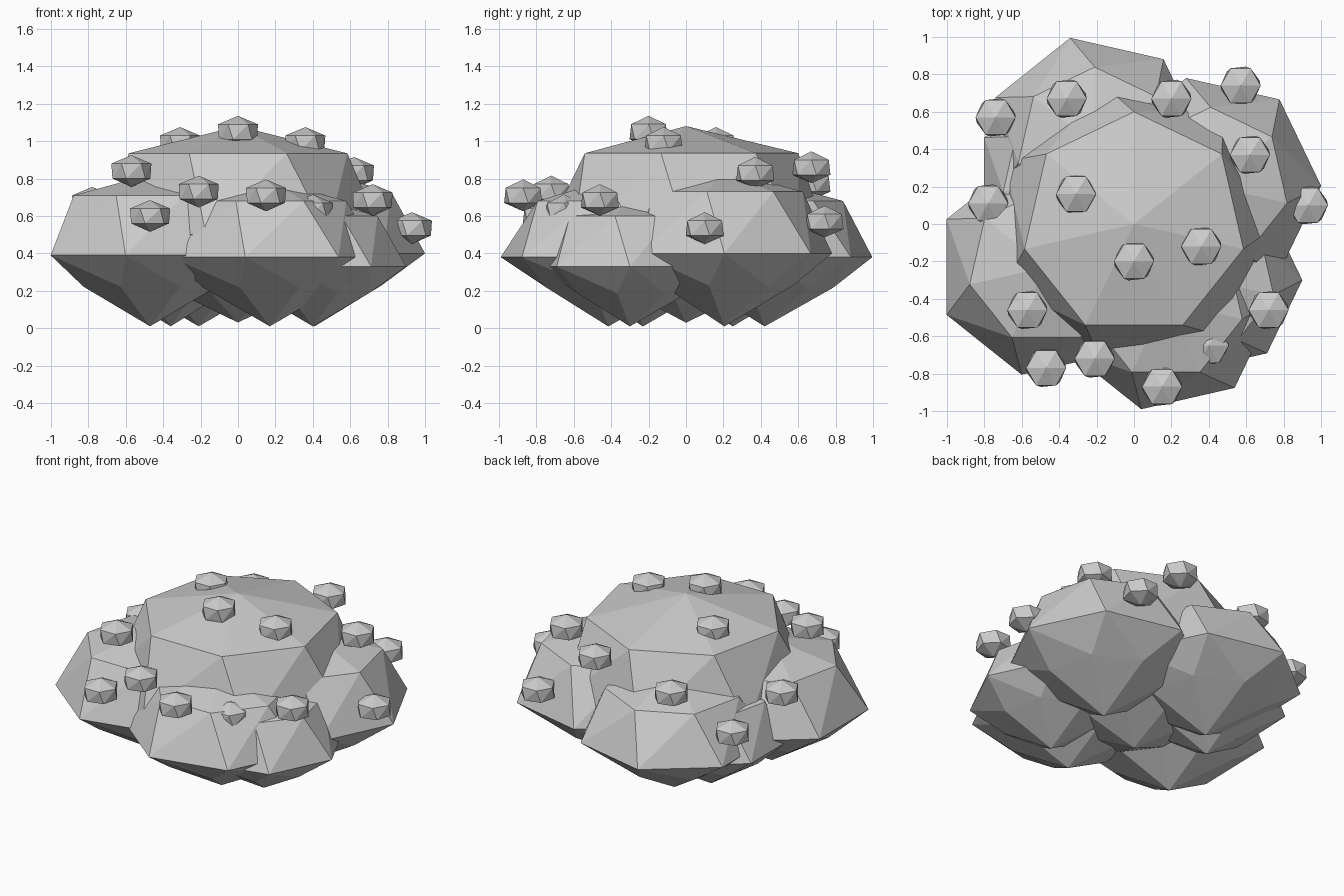
import bpy, bmesh
from math import pi, cos, sin

if "Cube" in bpy.data.objects:
    bpy.data.objects.remove(bpy.data.objects["Cube"])

def lump(name, x, y, sides, start, top, rings, bottom):
    """Faceted blob: two poles joined by rings (radius, z); every second ring is turned a quarter step."""
    bm = bmesh.new()
    bm.verts.new((x, y, top))
    bm.verts.new((x, y, bottom))
    step = 2 * pi / sides
    for i, (r, z) in enumerate(rings):
        for j in range(sides):
            a = start + step * (j + 0.25 * (i % 2))
            bm.verts.new((x + r * cos(a), y + r * sin(a), z))
    bmesh.ops.convex_hull(bm, input=bm.verts[:])
    bmesh.ops.recalc_face_normals(bm, faces=bm.faces[:])
    me = bpy.data.meshes.new(name)
    bm.to_mesh(me)
    bm.free()
    ob = bpy.data.objects.new(name, me)
    bpy.context.collection.objects.link(ob)
    return ob

# Central foliage mass
lump("foliage_center", 0, 0, 7, pi / 2, 1.08,
     [(0.60, 0.935), (0.77, 0.50), (0.50, 0.27)], 0.03)

# Surrounding foliage clumps: x, y, radius, widest height, upper ring height
clumps = [
    (-0.47, -0.23, 0.59, 0.39, 0.71),
    (0.17, -0.415, 0.59, 0.38, 0.68),
    (-0.21, 0.42, 0.59, 0.38, 0.68),
    (0.41, 0.205, 0.59, 0.40, 0.73),
    (0.40, -0.30, 0.50, 0.33, 0.60),
    (-0.36, 0.25, 0.49, 0.34, 0.61),
]
for i, (x, y, r, zm, zu) in enumerate(clumps):
    lump(f"foliage_clump_{i + 1}", x, y, 7, pi / 2, zu + 0.19 * r,
         [(0.71 * r, zu), (r, zm), (0.62 * r, zm * 0.57)], 0.01)

# Berries
berries = [
    (-0.31, 0.16, 0.99), (0, -0.2, 1.05), (0.36, -0.12, 0.99),
    (-0.57, -0.46, 0.84), (0.72, -0.46, 0.685), (-0.47, -0.77, 0.60),
    (-0.21, -0.72, 0.73), (0.15, -0.87, 0.71), (0.93, 0.10, 0.535),
    (0.62, 0.37, 0.83), (0.57, 0.74, 0.57), (0.20, 0.67, 0.86),
    (-0.36, 0.67, 0.77), (-0.74, 0.57, 0.57), (-0.78, 0.11, 0.67),
    (0.40, -0.65, 0.63),
]
for i, (x, y, z) in enumerate(berries):
    lump(f"berry_{i + 1}", x, y, 6, 0, z + 0.085,
         [(0.107, z + 0.04), (0.105, z - 0.04)], z - 0.085)
